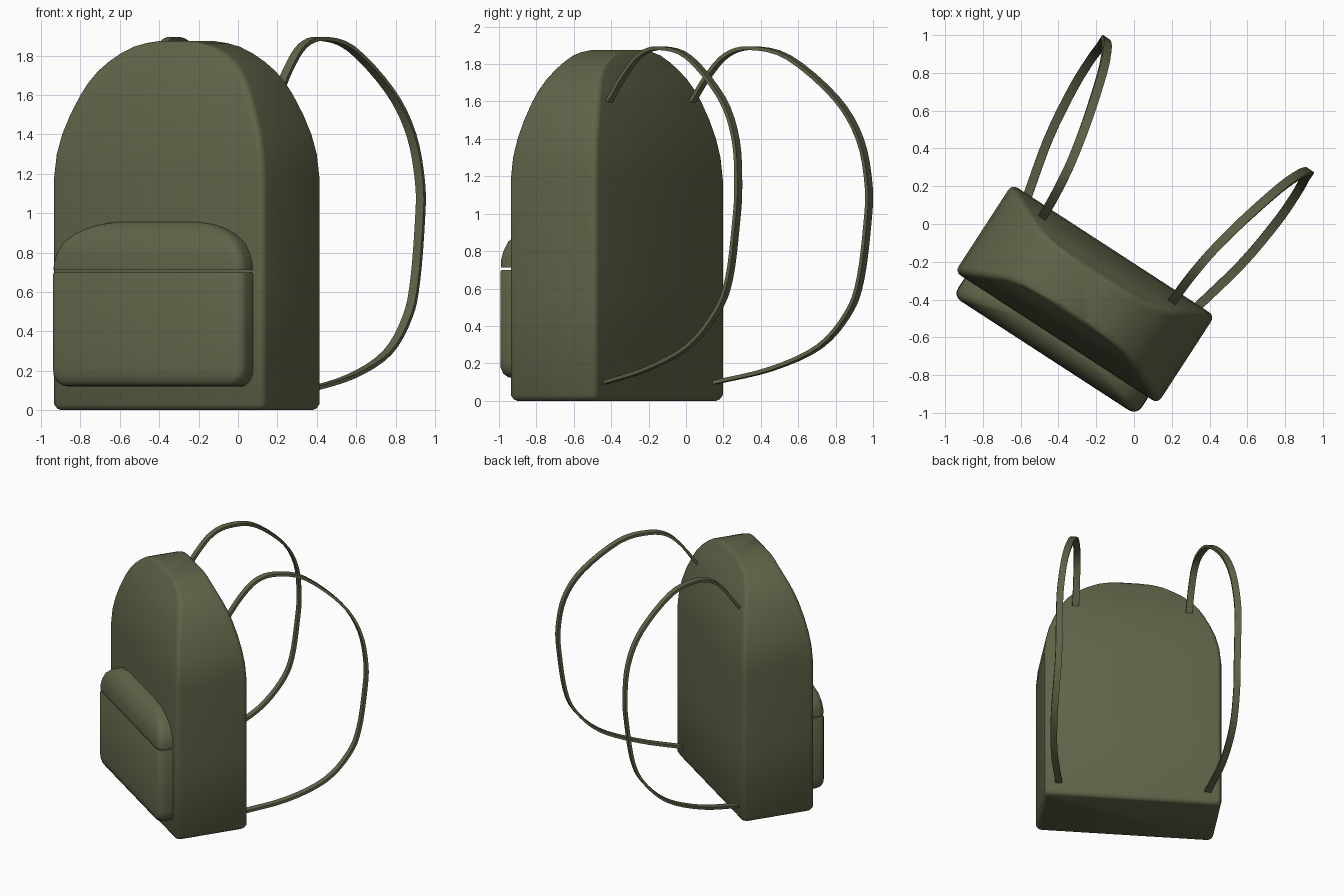
import bpy, bmesh, math
from mathutils import Vector, Matrix

if "Cube" in bpy.data.objects:
    bpy.data.objects.remove(bpy.data.objects["Cube"])

olive = bpy.data.materials.new("olive canvas")
olive.diffuse_color = (0.118, 0.127, 0.065, 1)
olive.use_nodes = True
olive.node_tree.nodes["Principled BSDF"].inputs["Base Color"].default_value = olive.diffuse_color

# Everything is modelled square-on, then turned and placed
PLACE = Matrix.Translation((-0.26, -0.37, 0)) @ Matrix.Rotation(math.radians(-33), 4, 'Z')


def finish(name, bm, angle=50):
    bmesh.ops.recalc_face_normals(bm, faces=bm.faces)
    bm.transform(PLACE)
    me = bpy.data.meshes.new(name)
    bm.to_mesh(me)
    bm.free()
    me.materials.append(olive)
    ob = bpy.data.objects.new(name, me)
    bpy.context.collection.objects.link(ob)
    bpy.ops.object.select_all(action='DESELECT')
    ob.select_set(True)
    bpy.context.view_layer.objects.active = ob
    bpy.ops.object.shade_smooth_by_angle(angle=math.radians(angle))
    return ob


def skin(bm, rings):
    """Join rings of points with quads and cap both ends."""
    rings = [[bm.verts.new(p) for p in r] for r in rings]
    n = len(rings[0])
    for a, b in zip(rings, rings[1:]):
        for i in range(n):
            j = (i + 1) % n
            bm.faces.new((a[i], a[j], b[j], b[i]))
    bm.faces.new(rings[0][::-1])
    bm.faces.new(rings[-1])


def rounded(z, half, front, back, r, steps=4):
    """Horizontal rounded rectangle."""
    pts = []
    for k, (x, y) in enumerate(((half - r, back - r), (r - half, back - r),
                                (r - half, front + r), (half - r, front + r))):
        for s in range(steps + 1):
            a = math.pi / 2 * (k + s / steps)
            pts.append((x + r * math.cos(a), y + r * math.sin(a), z))
    return pts


# Body: arched bag, thinner towards the top
body = [(0, .615, .252), (.008, .628, .266), (.03, .64, .277), (.6, .64, .277), (1.18, .64, .277),
        (1.3, .628, .27), (1.4, .604, .257), (1.5, .566, .24), (1.6, .519, .217), (1.66, .485, .199),
        (1.72, .44, .177), (1.77, .385, .157), (1.81, .325, .143), (1.845, .25, .135),
        (1.863, .18, .128), (1.875, .10, .115)]
bm = bmesh.new()
skin(bm, [rounded(z, h, -d, d, .035) for z, h, d in body])
finish("bag_body", bm)

# Front pocket
pocket = [(.12, .51, -.345), (.126, .535, -.37), (.145, .56, -.383), (.175, .576, -.39),
          (.21, .58, -.39), (.69, .58, -.39), (.70, .575, -.385)]
bm = bmesh.new()
skin(bm, [rounded(z, h, f, -.2, .05) for z, h, f in pocket])
finish("front_pocket", bm)

# Pocket flap, rounding back to the body
flap = [(.712, .578, -.388), (.75, .576, -.388), (.80, .56, -.383), (.85, .53, -.372),
        (.89, .48, -.355), (.92, .42, -.335), (.94, .36, -.315), (.955, .27, -.285)]
bm = bmesh.new()
skin(bm, [rounded(z, h, f, -.2, .05) for z, h, f in flap])
finish("pocket_flap", bm)

# Shoulder straps: flat ribbon along a smooth loop (sideways, back, up)
path = [Vector(p) for p in (
    (.41, .215, 1.6), (.415, .315, 1.74), (.425, .427, 1.85), (.445, .569, 1.885),
    (.49, .778, 1.835), (.56, 1.031, 1.62), (.61, 1.153, 1.4), (.64, 1.19, 1.15),
    (.645, 1.179, .95), (.645, 1.134, .65), (.65, 1.054, .47), (.645, .873, .29),
    (.61, .587, .17), (.535, .26, .095))]


def smooth_path(p, steps=4):
    q = [2 * p[0] - p[1]] + p + [2 * p[-1] - p[-2]]
    out = []
    for a, b, c, d in zip(q, q[1:], q[2:], q[3:]):
        for s in range(steps):
            t = s / steps
            out.append(.5 * (2 * b + (c - a) * t + (2 * a - 5 * b + 4 * c - d) * t * t
                             + (3 * b - a - 3 * c + d) * t ** 3))
    return out + [p[-1]]


line = smooth_path(path)
for name, side in (("right_strap", 1), ("left_strap", -1)):
    rings = []
    for i, p in enumerate(line):
        t = (line[min(i + 1, len(line) - 1)] - line[max(i - 1, 0)]).normalized()
        n = t.cross(Vector((1, 0, 0))).normalized()
        w = n.cross(t).normalized()
        rings.append([Vector((q.x * side, q.y, q.z)) for q in (
            p + w * a * .024 + n * b * .01 for a, b in ((1, 1), (-1, 1), (-1, -1), (1, -1)))])
    bm = bmesh.new()
    skin(bm, rings)
    finish(name, bm, 40)
